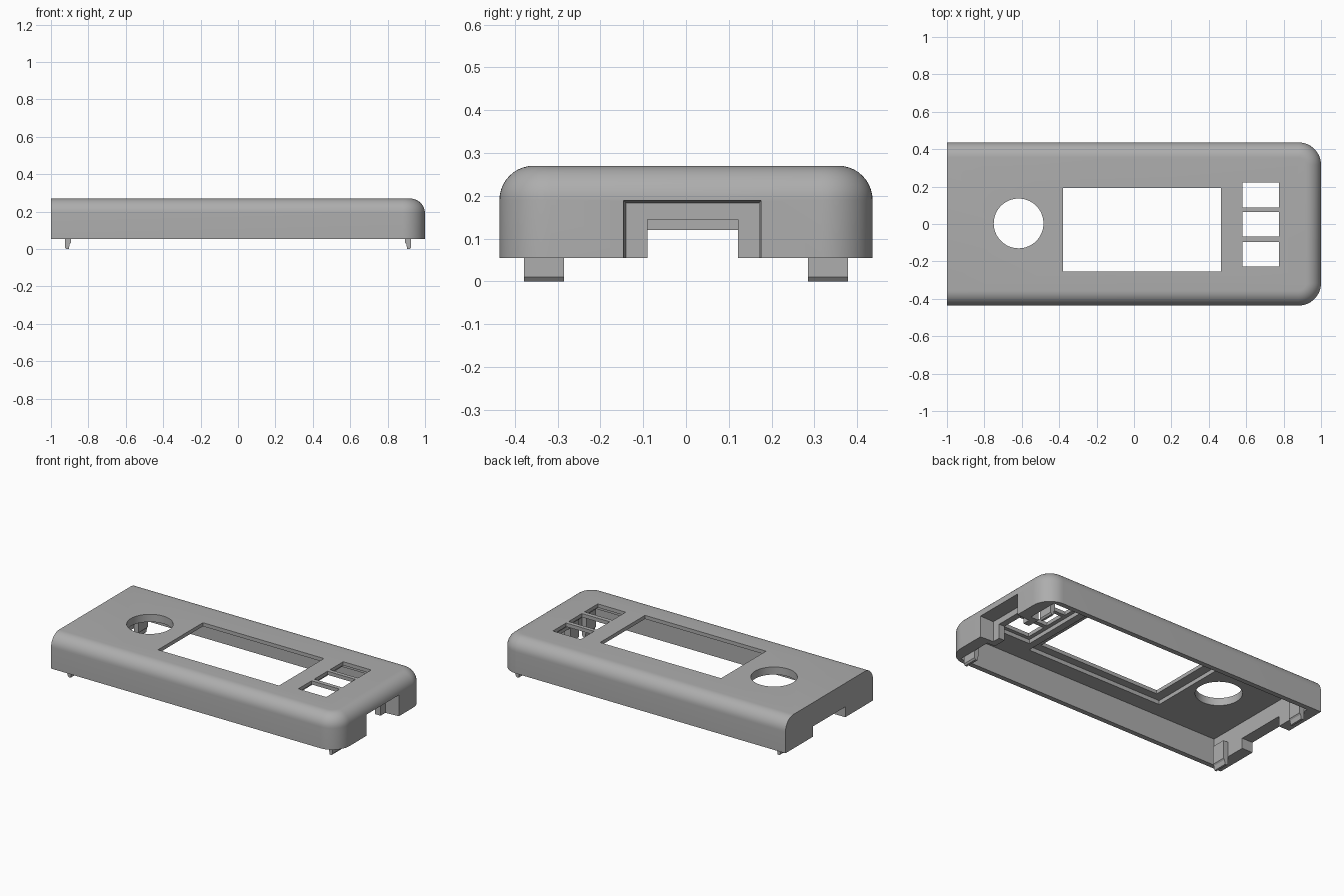
import bpy, bmesh, math
from mathutils import Vector

if "Cube" in bpy.data.objects:
    bpy.data.objects.remove(bpy.data.objects["Cube"], do_unlink=True)

grey = bpy.data.materials.new("Matte grey plastic")
grey.use_nodes = True
grey.diffuse_color = (0.42, 0.42, 0.42, 1)
grey.node_tree.nodes["Principled BSDF"].inputs["Base Color"].default_value = (0.42, 0.42, 0.42, 1)

BASE, TOP, HALF_Y, FILLET, CORNER = 0.055, 0.27, 0.436, 0.08, 0.12


def finish(bm, name):
    bmesh.ops.recalc_face_normals(bm, faces=bm.faces)
    mesh = bpy.data.meshes.new(name)
    bm.to_mesh(mesh)
    bm.free()
    mesh.materials.append(grey)
    ob = bpy.data.objects.new(name, mesh)
    bpy.context.collection.objects.link(ob)
    return ob


def box(name, x, y, z, flare=0):
    """Box from three ranges; flare widens the +x end."""
    bm = bmesh.new()
    bmesh.ops.create_cube(bm, size=1)
    for v in bm.verts:
        v.co = Vector([a + (b - a) * (c + 0.5) for (a, b), c in zip((x, y, z), v.co)])
        if flare and v.co.x > sum(x) / 2:
            v.co.y += math.copysign(flare, v.co.y)
            v.co.z += flare if v.co.z > sum(z) / 2 else 0
    return finish(bm, name)


def cylinder(name, x, y, z, radius):
    bm = bmesh.new()
    bmesh.ops.create_cone(bm, cap_ends=True, segments=64, radius1=radius, radius2=radius, depth=0.4)
    bmesh.ops.translate(bm, verts=bm.verts, vec=(x, y, z))
    return finish(bm, name)


def combine(target, tool, operation="DIFFERENCE"):
    mod = target.modifiers.new(tool.name, "BOOLEAN")
    mod.operation, mod.solver, mod.object = operation, "EXACT", tool
    bpy.context.view_layer.objects.active = target
    bpy.ops.object.modifier_apply(modifier=mod.name)
    bpy.data.objects.remove(tool, do_unlink=True)


def outline(inset, z):
    """Plan outline: square at -x, two rounded corners at +x."""
    r, n = CORNER - inset, 12
    cx, cy = 1 - CORNER, HALF_Y - CORNER
    pts = [(-1, -HALF_Y + inset, z)]
    for side in (-1, 1):
        for i in range(n + 1):
            a = math.pi / 2 * (i / n - (1 if side < 0 else 0))
            pts.append((cx + r * math.cos(a), side * cy + r * math.sin(a), z))
    pts.append((-1, HALF_Y - inset, z))
    return pts


# Outer body: stacked outlines with a rounded top edge
bm = bmesh.new()
levels = [(0, BASE)]
for i in range(11):
    a = math.pi / 2 * i / 10
    levels.append((FILLET * (1 - math.cos(a)), TOP - FILLET + FILLET * math.sin(a)))
rings = [[bm.verts.new(p) for p in outline(*lv)] for lv in levels]
for lo, hi in zip(rings, rings[1:]):
    for i in range(len(lo)):
        j = (i + 1) % len(lo)
        bm.faces.new((lo[i], lo[j], hi[j], hi[i]))
bm.faces.new(rings[0])
bm.faces.new(rings[-1])
housing = finish(bm, "housing")

# Hollow interior
combine(housing, box("cavity", (-0.925, 0.925), (-0.405, 0.405), (-0.1, 0.222)))

# Socket on the rounded end: backing block, flared recess, cable opening
combine(housing, box("backing", (0.87, 0.95), (-0.175, 0.205), (BASE, 0.225)), "UNION")
combine(housing, box("recess", (0.91, 1.02), (-0.14, 0.17), (-0.1, 0.183), 0.007))
combine(housing, box("opening", (0.8, 0.95), (-0.09, 0.122), (-0.1, 0.145)))

# Notch in the flat end
combine(housing, box("notch", (-1.1, -0.85), (-0.16, 0.16), (-0.1, 0.12)))

# Top openings, with shallow seats on the underside
combine(housing, cylinder("knob_hole", -0.617, 0.003, 0.3, 0.133))
combine(housing, box("screen_seat", (-0.44, 0.51), (-0.305, 0.24), (0.2, 0.247)))
combine(housing, box("screen_hole", (-0.38, 0.465), (-0.255, 0.193), (0.2, 0.4)))
for y in (-0.161, -0.002, 0.155):
    combine(housing, box("button_hole", (0.58, 0.775), (y - 0.066, y + 0.066), (0.2, 0.4)))
combine(housing, box("button_seat", (0.555, 0.8), (-0.25, 0.245), (0.2, 0.247)))

# Snap clips inside both ends
profile = [(0.893, 0.15), (0.926, 0.15), (0.926, 0.01), (0.918, 0), (0.905, 0),
           (0.9, 0.027), (0.893, 0.035)]
for ex, end in ((-1, "flat_end"), (1, "round_end")):
    for ey, side in ((-1, "front"), (1, "back")):
        bm = bmesh.new()
        face = bm.faces.new([bm.verts.new((ex * x, ey * 0.285, z)) for x, z in profile])
        ext = bmesh.ops.extrude_face_region(bm, geom=[face])
        moved = [g for g in ext["geom"] if isinstance(g, bmesh.types.BMVert)]
        bmesh.ops.translate(bm, verts=moved, vec=(0, ey * 0.093, 0))
        finish(bm, f"snap_clip_{end}_{side}")

# Smooth fillets, crisp edges
bpy.ops.object.select_all(action="DESELECT")
housing.select_set(True)
bpy.context.view_layer.objects.active = housing
bpy.ops.object.shade_smooth_by_angle(angle=math.radians(30))
